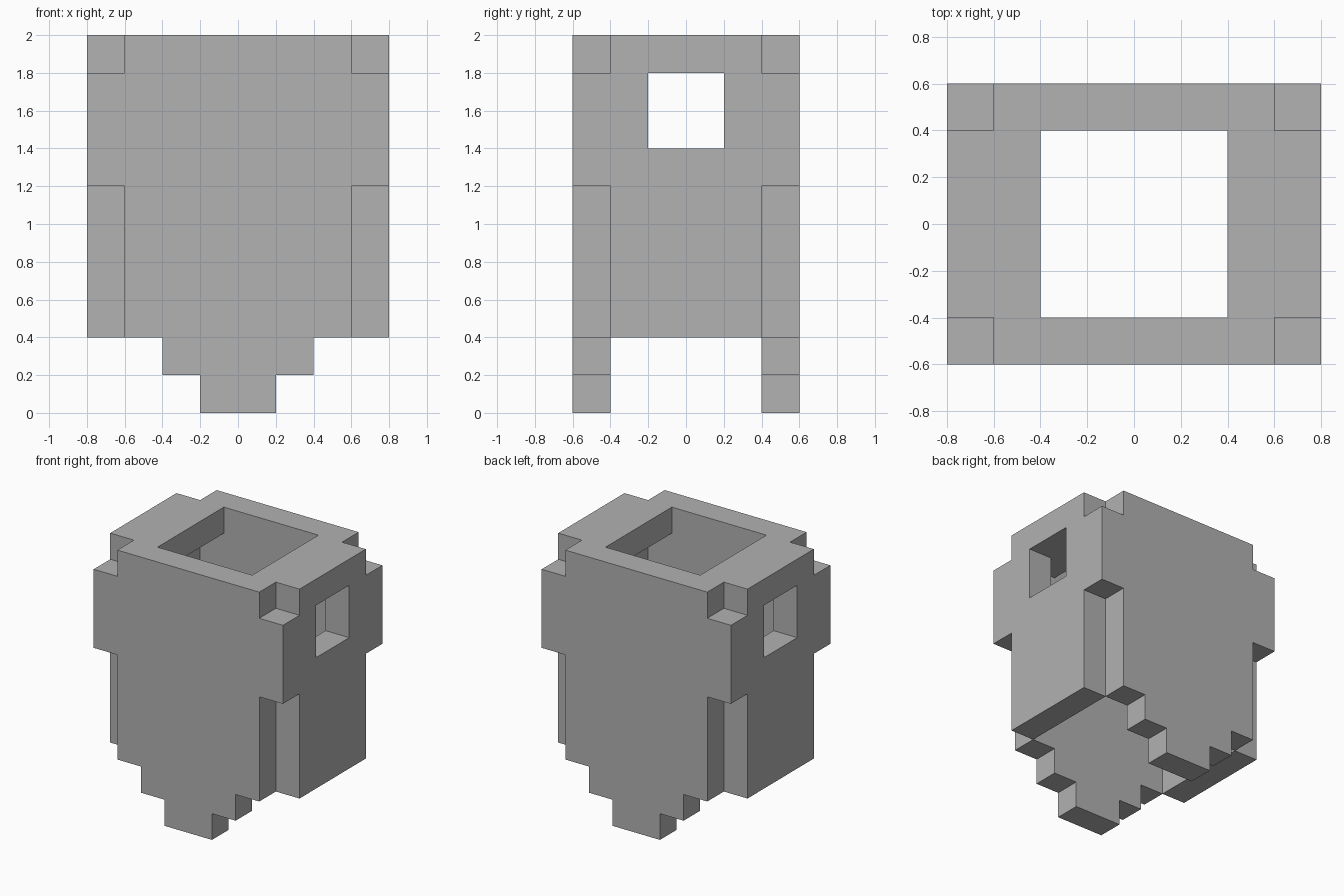
import bpy
import bmesh
from mathutils import Vector

U = 0.2  # edge length of one building block

cube = bpy.data.objects.get("Cube")
if cube:
    bpy.data.objects.remove(cube, do_unlink=True)

grey = bpy.data.materials.new("stone grey")
grey.use_nodes = True
colour = (0.445, 0.445, 0.445, 1)
grey.diffuse_color = colour
grey.node_tree.nodes["Principled BSDF"].inputs["Base Color"].default_value = colour


def block(xs, ys, zs):
    """Set of unit cells filling a box, given in block counts."""
    return {(x, y, z) for x in range(*xs) for y in range(*ys) for z in range(*zs)}


def mirror(cells, axis):
    """Reflect cells through the centre plane of an axis."""
    return {tuple(-1 - c if i == axis else c for i, c in enumerate(cell)) for cell in cells}


# Front panel: broad slab with a tongue stepping down to the ground
front = block((-3, 3), (-3, -2), (2, 9)) | block((-2, 2), (-3, -2), (1, 2)) | block((-1, 1), (-3, -2), (0, 1))

# Left wall with a square window
left = block((3, 4), (-2, 2), (2, 9)) - block((3, 4), (-1, 1), (7, 9))

# Corner posts fill the upper corners only
posts = block((3, 4), (2, 3), (6, 9))
posts |= mirror(posts, 0)
posts |= mirror(posts, 1)

# Top rim with a square opening and notched corners
rim = (block((-3, 3), (-3, 3), (9, 10)) | block((-4, 4), (-2, 2), (9, 10))) - block((-2, 2), (-2, 2), (9, 10))

parts = {
    "front_panel": front,
    "back_panel": mirror(front, 1),
    "left_wall": left,
    "right_wall": mirror(left, 0),
    "corner_posts": posts,
    "top_rim": rim,
}
solid = set().union(*parts.values())


def build(name, cells):
    """Skin the exposed sides of the cells and merge flat areas."""
    bm = bmesh.new()
    for cell in cells:
        centre = Vector(cell) + Vector((0.5, 0.5, 0.5))
        for axis in range(3):
            for sign in (-1, 1):
                normal = Vector((0, 0, 0))
                normal[axis] = sign
                if tuple(int(c + n) for c, n in zip(cell, normal)) in solid:
                    continue
                a = Vector((0, 0, 0))
                a[(axis + 1) % 3] = 0.5
                b = normal.cross(a)
                mid = centre + normal / 2
                corners = (mid - a - b, mid + a - b, mid + a + b, mid - a + b)
                bm.faces.new([bm.verts.new(c * U) for c in corners])
    bmesh.ops.remove_doubles(bm, verts=bm.verts, dist=0.001)
    bmesh.ops.dissolve_limit(bm, angle_limit=0.01, verts=bm.verts, edges=bm.edges)
    mesh = bpy.data.meshes.new(name)
    bm.to_mesh(mesh)
    bm.free()
    mesh.materials.append(grey)
    bpy.context.collection.objects.link(bpy.data.objects.new(name, mesh))


for name, cells in parts.items():
    build(name, cells)
